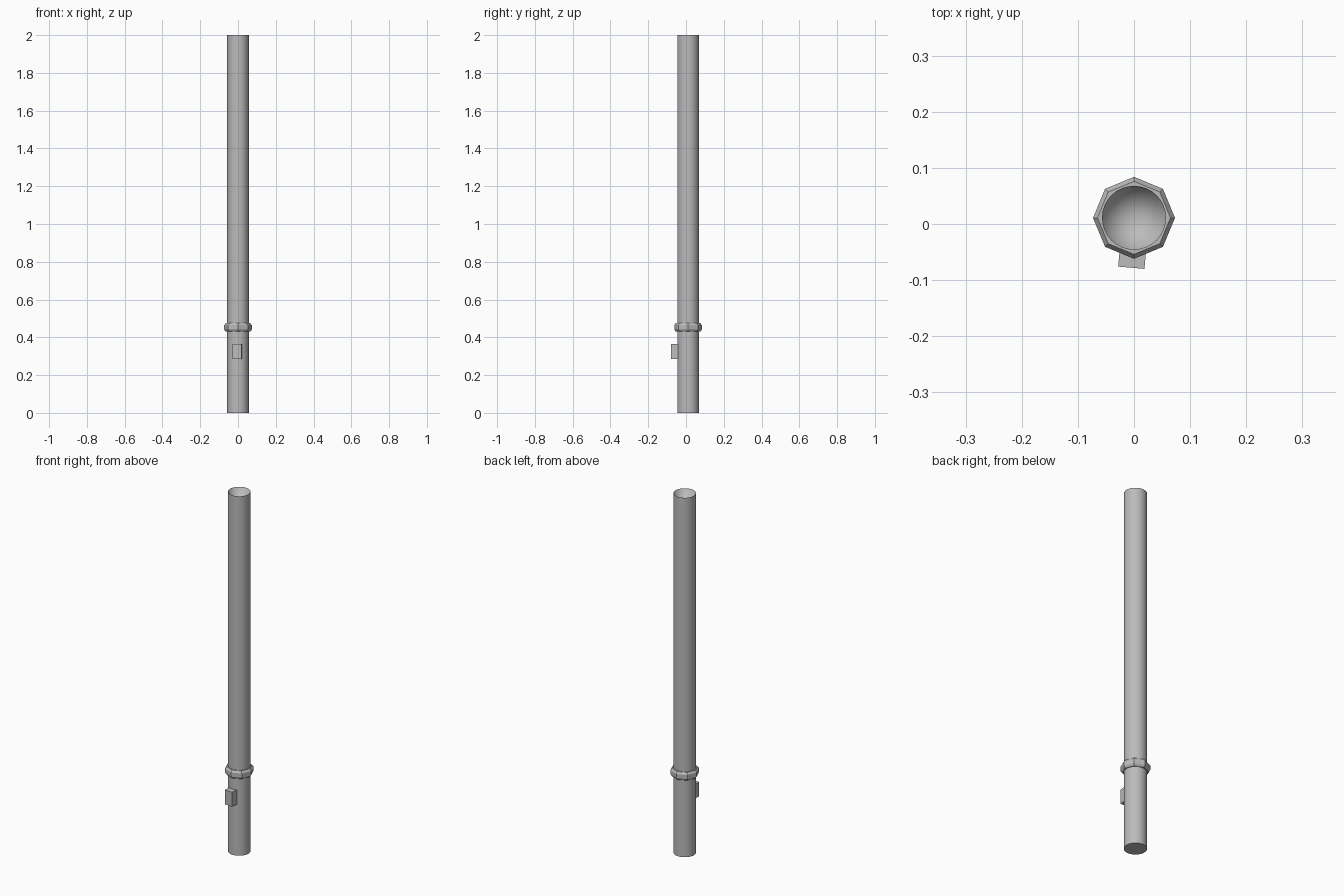
import bpy, bmesh, math

if "Cube" in bpy.data.objects:
    bpy.data.objects.remove(bpy.data.objects["Cube"])

CX, CY = 0.0, 0.011

grey = bpy.data.materials.new("grey")
grey.diffuse_color = (0.5, 0.5, 0.5, 1)
grey.use_nodes = True
grey.node_tree.nodes["Principled BSDF"].inputs["Base Color"].default_value = grey.diffuse_color


def lathe(name, profile, sides, closed=False):
    """Revolve (radius, z) points about the tube axis; radius 0 makes a pole."""
    bm = bmesh.new()
    rings = []
    for r, z in profile:
        if r == 0:
            rings.append([bm.verts.new((CX, CY, z))] * sides)
        else:
            rings.append([bm.verts.new((CX + r * math.cos(2 * math.pi * i / sides),
                                        CY + r * math.sin(2 * math.pi * i / sides), z))
                          for i in range(sides)])
    pairs = list(zip(rings, rings[1:]))
    if closed:
        pairs.append((rings[-1], rings[0]))
    for a, b in pairs:
        for i in range(sides):
            j = (i + 1) % sides
            bm.faces.new(list(dict.fromkeys((a[i], a[j], b[j], b[i]))))
    bmesh.ops.recalc_face_normals(bm, faces=bm.faces)
    me = bpy.data.meshes.new(name)
    bm.to_mesh(me)
    bm.free()
    ob = bpy.data.objects.new(name, me)
    me.materials.append(grey)
    bpy.context.collection.objects.link(ob)
    return ob


# Long round tube with a conical hollow in its top end
tube = lathe("tube", [(0, 0), (0.057, 0), (0.057, 2), (0, 1.9)], 32)
bpy.context.view_layer.objects.active = tube
tube.select_set(True)
bpy.ops.object.shade_smooth_by_angle(angle=math.radians(35))

# Eight-sided collar with chamfered edges
lathe("collar", [(0.05, 0.43), (0.065, 0.43), (0.073, 0.441),
                 (0.073, 0.464), (0.065, 0.475), (0.05, 0.475)], 8, closed=True)

# Small switch block on the front, turned slightly
bpy.ops.mesh.primitive_cube_add(size=1, location=(-0.003, -0.058, 0.326),
                                rotation=(0, 0, math.radians(-5)))
switch = bpy.context.object
switch.name = "switch"
switch.scale = (0.047, 0.04, 0.08)
switch.data.materials.append(grey)
